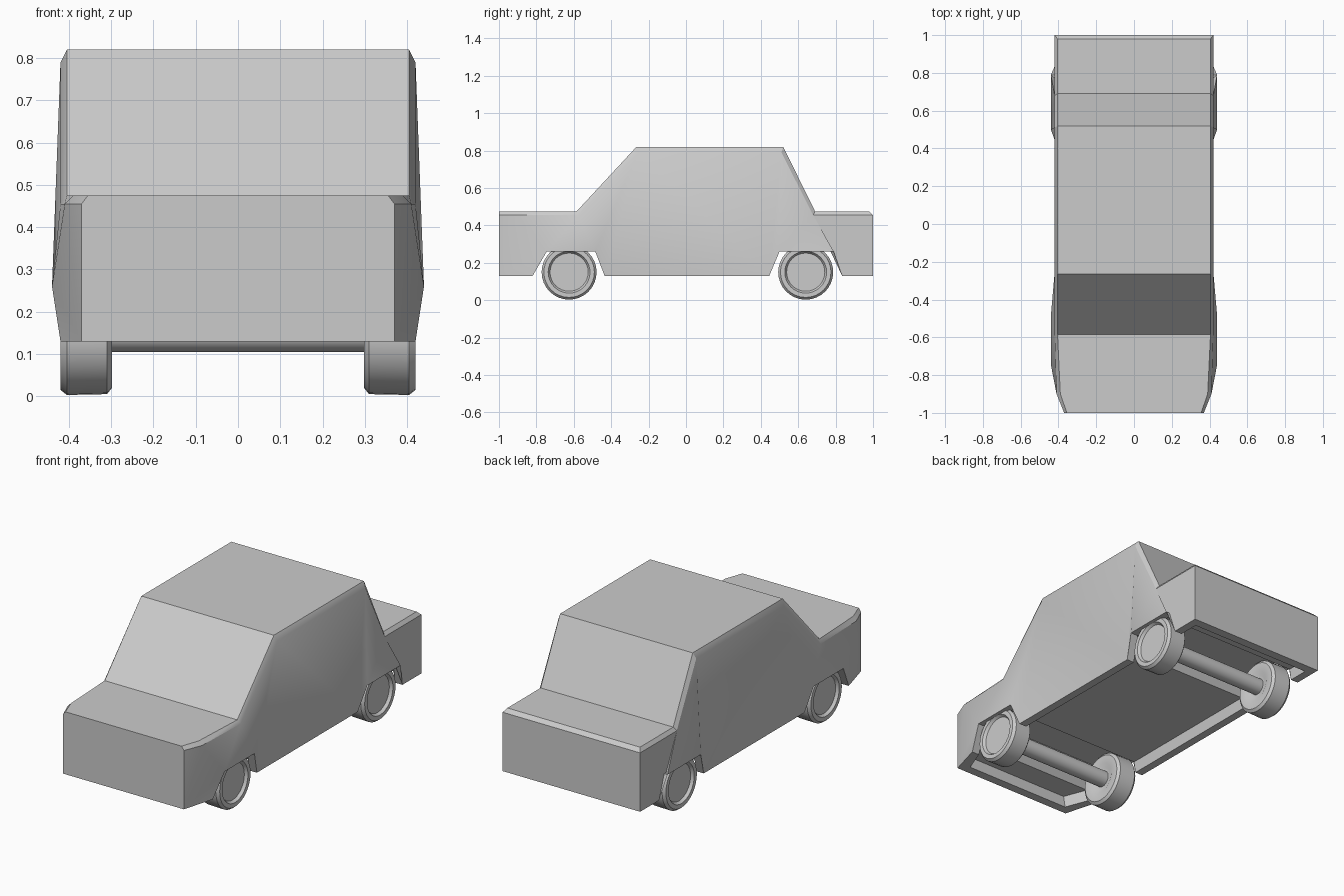
import bpy, bmesh
from math import sin, cos, pi, radians

if "Cube" in bpy.data.objects:
    bpy.data.objects.remove(bpy.data.objects["Cube"])


def finish(name, bm, angle=30):
    bmesh.ops.remove_doubles(bm, verts=bm.verts, dist=1e-5)
    bmesh.ops.recalc_face_normals(bm, faces=bm.faces)
    me = bpy.data.meshes.new(name)
    bm.to_mesh(me)
    bm.free()
    ob = bpy.data.objects.new(name, me)
    bpy.context.collection.objects.link(ob)
    bpy.ops.object.select_all(action='DESELECT')
    ob.select_set(True)
    bpy.context.view_layer.objects.active = ob
    bpy.ops.object.shade_smooth_by_angle(angle=radians(angle))
    return ob


def lathe(name, profile, y, z, side=1, seg=32):
    """Spin (x, radius) points around an axis along x."""
    bm = bmesh.new()
    rings = [[bm.verts.new((side * x, y + r * cos(2 * pi * i / seg), z + r * sin(2 * pi * i / seg)))
              for i in range(seg)] for x, r in profile]
    for a, b in zip(rings, rings[1:]):
        for i in range(seg):
            j = (i + 1) % seg
            bm.faces.new((a[i], a[j], b[j], b[i]))
    bm.faces.new(rings[0])
    bm.faces.new(rings[-1])
    return finish(name, bm)


# Side outline of the body: (y, z, half width)
SIDE = dict(
    a=(-1, .13, .37), b=(-1, .455, .37), c=(-.9, .455, .41), d=(-.575, .455, .42),
    e=(-.255, .79, .42), f=(.51, .79, .42), g=(.68, .455, .42), h=(1, .455, .42),
    i=(1, .13, .42), j=(.835, .13, .42), k=(.79, .26, .44), l=(.5, .26, .44),
    m=(.445, .13, .42), n=(-.435, .13, .42), o=(-.485, .26, .44), p=(-.745, .26, .44),
    q=(-.82, .13, .42))
# Upper edge after the small chamfer
TOP = dict(
    b=(-1, .475, .355), c=(-.9, .475, .39), d=(-.585, .475, .405), e=(-.265, .82, .405),
    f=(.52, .82, .405), g=(.69, .475, .405), h=(.98, .475, .405))
# Low-poly side panels, flared around the wheel arches
PANELS = "abc acp apq cdp dop deo eno efmn flm fgl gkl gjk ghij".split()


def build_body():
    bm = bmesh.new()

    def pair(pts):
        return {k: [bm.verts.new((s * x, y, z)) for s in (-1, 1)] for k, (y, z, x) in pts.items()}

    # Underside: a rim, then a recessed floor
    end = {'a': .05, 'i': -.05}
    inner = {k: (SIDE[k][0] + end.get(k, 0), SIDE[k][1], SIDE[k][2] - .045) for k in "ijklmnopqa"}
    floor = {k: (y, .30 if z > .2 else .19, x - .01) for k, (y, z, x) in inner.items()}
    S, T, I, F = pair(SIDE), pair(TOP), pair(inner), pair(floor)

    def strip(u, v):
        bm.faces.new((u[0], u[1], v[1], v[0]))

    for s in (0, 1):
        for panel in PANELS:
            bm.faces.new([S[k][s] for k in panel])
        for k, n in zip("bcdefg", "cdefgh"):
            bm.faces.new((S[k][s], S[n][s], T[n][s], T[k][s]))
        for k, n in zip("ijklmnopq", "jklmnopqa"):
            for A, B in ((S, I), (I, F)):
                bm.faces.new((A[k][s], A[n][s], B[n][s], B[k][s]))
    for k, n in zip("bcdefg", "cdefgh"):
        strip(T[k], T[n])
    for k, n in zip("ijklmnopq", "jklmnopqa"):
        strip(F[k], F[n])
    strip(T['h'], S['h'])
    strip(S['h'], S['i'])
    bm.faces.new((S['a'][0], S['b'][0], T['b'][0], T['b'][1], S['b'][1], S['a'][1]))
    for k in "ai":
        strip(S[k], I[k])
        strip(I[k], F[k])
    finish("car_body", bm)


build_body()

# Wheels with a sunken hub face, joined by axles
WHEEL = [(.31, .04), (.31, .06), (.298, .085), (.298, .13), (.31, .145), (.405, .147),
         (.42, .135), (.42, .112), (.405, .102), (.405, 0.001)]
for end_name, y in (("front", -.625), ("rear", .64)):
    for side_name, s in (("left", -1), ("right", 1)):
        lathe(f"{end_name}_{side_name}_wheel", WHEEL, y, .15, s)
    lathe(f"{end_name}_axle", [(-.32, .045), (.32, .045)], y, .15, seg=24)
